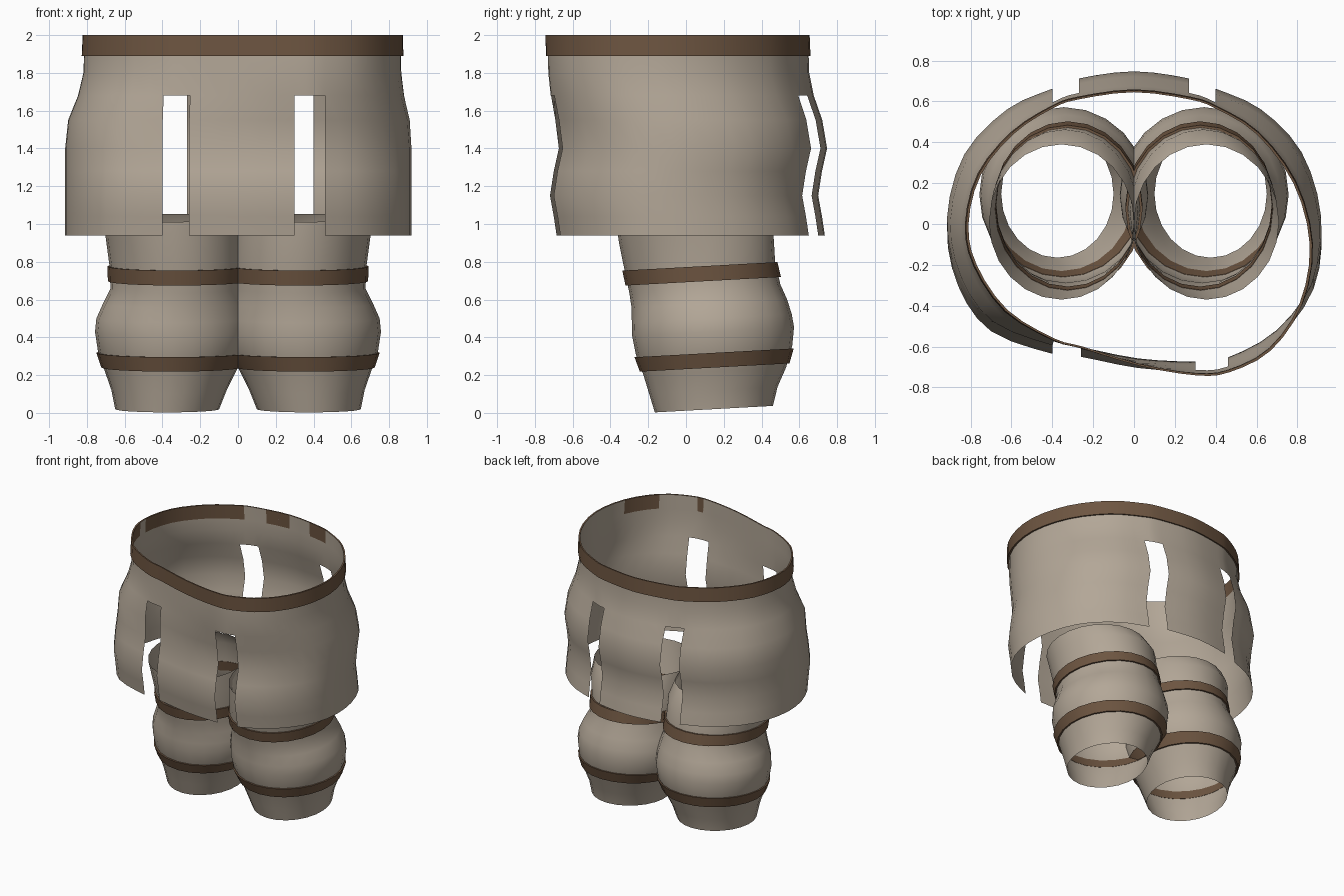
import bpy, bmesh, math
from mathutils import Vector

if "Cube" in bpy.data.objects:
    bpy.data.objects.remove(bpy.data.objects["Cube"], do_unlink=True)


def make_material(name, rgb):
    mat = bpy.data.materials.new(name)
    mat.use_nodes = True
    color = (*rgb, 1)
    mat.diffuse_color = color
    mat.node_tree.nodes["Principled BSDF"].inputs["Base Color"].default_value = color
    return mat


taupe = make_material("taupe cloth", (.45, .385, .31))
brown = make_material("brown leather", (.155, .092, .053))


def loft(name, rings, mat, wrap=False, keep=lambda row, seg: True):
    """Join a stack of closed rings into a surface; wrap also joins last to first."""
    bm = bmesh.new()
    grid = [[bm.verts.new(p) for p in ring] for ring in rings]
    count = len(grid[0])
    for row in range(len(grid) if wrap else len(grid) - 1):
        lower, upper = grid[row], grid[(row + 1) % len(grid)]
        for seg in range(count):
            nxt = (seg + 1) % count
            if keep(row, seg):
                bm.faces.new((lower[seg], lower[nxt], upper[nxt], upper[seg]))
    # drop vertices left loose in the slits
    bmesh.ops.delete(bm, geom=[v for v in bm.verts if not v.link_faces], context="VERTS")
    bmesh.ops.recalc_face_normals(bm, faces=bm.faces)
    mesh = bpy.data.meshes.new(name)
    bm.to_mesh(mesh)
    bm.free()
    mesh.materials.append(mat)
    obj = bpy.data.objects.new(name, mesh)
    bpy.context.collection.objects.link(obj)
    bpy.ops.object.select_all(action="DESELECT")
    obj.select_set(True)
    bpy.context.view_layer.objects.active = obj
    bpy.ops.object.shade_smooth_by_angle(angle=math.radians(40))
    return obj


def sample(rows, z):
    """Linear interpolation of a table whose first column is an ascending height."""
    for a, b in zip(rows, rows[1:]):
        if z <= b[0]:
            t = (z - a[0]) / (b[0] - a[0])
            return [u + (v - u) * t for u, v in zip(a, b)]
    return list(rows[-1])


# Skirt outlines, starting at the back centre and running by way of the left side
WAIST = [(0, .645), (.27, .61), (.4, .565), (.6, .44), (.78, .2), (.86, -.1), (.81, -.39),
         (.66, -.61), (.46, -.715), (.3, -.73), (.03, -.685), (-.25, -.6), (-.39, -.56),
         (-.62, -.42), (-.77, -.2), (-.81, 0), (-.75, .24), (-.59, .44), (-.4, .565), (-.27, .61)]
HEM = [(0, .735), (.27, .7), (.4, .65), (.62, .55), (.82, .34), (.915, .03), (.88, -.28),
       (.7, -.53), (.46, -.665), (.3, -.685), (.02, -.67), (-.26, -.615), (-.4, -.6),
       (-.7, -.49), (-.86, -.27), (-.915, .02), (-.83, .33), (-.62, .55), (-.4, .65), (-.27, .7)]
SLITS = {1, 8, 11, 18}
STEPS = 3

# height, blend from waist to hem, sway in y
DRAPE = [(.94, 1, 0), (1.04, 1, -.015), (1.15, 1, -.035), (1.28, 1, -.015), (1.4, 1, .012),
         (1.55, .85, 0), (1.68, .35, 0), (1.8, .08, 0), (1.89, .05, 0), (2, 0, 0)]


def smooth_loop(points):
    """Closed Catmull-Rom curve through the points."""
    pts = [Vector(p) for p in points]
    n = len(pts)
    out = []
    for i in range(n):
        a, b, c, d = (pts[(i + k) % n] for k in (-1, 0, 1, 2))
        for s in range(STEPS):
            t = s / STEPS
            out.append(.5 * (2 * b + (c - a) * t + (2 * a - 5 * b + 4 * c - d) * t ** 2
                             + (3 * b - a - 3 * c + d) * t ** 3))
    return out


waist_loop, hem_loop = smooth_loop(WAIST), smooth_loop(HEM)


def skirt_ring(z, grow=1.0):
    _, blend, sway = sample(DRAPE, z)
    ring = []
    for top, low in zip(waist_loop, hem_loop):
        p = top.lerp(low, blend) * grow
        ring.append((p.x, p.y + sway, z))
    return ring


# Skirt with four slits that open through the hem
slit_top = [row[0] for row in DRAPE].index(1.68)
loft("skirt", [skirt_ring(row[0]) for row in DRAPE], taupe,
     keep=lambda row, seg: row >= slit_top or seg // STEPS not in SLITS)

# Waist belt
loft("belt", [skirt_ring(1.89), skirt_ring(1.89, 1.015), skirt_ring(2, 1.015), skirt_ring(2)],
     brown, wrap=True)

# Leg sections: height, inner x, outer x, front y, back y
LEG = [(.02, .1, .65, -.165, .46), (.12, .06, .67, -.195, .485), (.22, .01, .705, -.225, .53),
       (.33, -.05, .742, -.265, .562), (.43, -.07, .757, -.285, .572), (.5, -.068, .75, -.287, .56),
       (.58, -.05, .715, -.288, .535), (.66, -.03, .675, -.3, .5), (.78, -.03, .68, -.325, .472),
       (.93, -.02, .7, -.355, .463), (1.04, 0, .71, -.37, .39)]
LEG_SIDES = 24
TILT = .055


def leg_ring(side, z, grow=0.0):
    _, inner, outer, front, back = sample(LEG, z)
    cx, cy = (inner + outer) / 2, (front + back) / 2
    rx, ry = (outer - inner) / 2 + grow, (back - front) / 2 + grow
    ring = []
    for k in range(LEG_SIDES):
        angle = math.tau * k / LEG_SIDES
        x, y = cx + rx * math.cos(angle), cy + ry * math.sin(angle)
        ring.append((side * x, y, z + TILT * (y - .15)))
    return ring


# Legs, each with two straps
for label, side in (("left", 1), ("right", -1)):
    loft(label + "_leg", [leg_ring(side, row[0]) for row in LEG], taupe)
    for part, low, high in (("lower", .24, .318), ("upper", .7, .78)):
        rings = [leg_ring(side, low, -.002), leg_ring(side, low, .012),
                 leg_ring(side, high, .012), leg_ring(side, high, -.002)]
        loft(f"{label}_{part}_strap", rings, brown, wrap=True)
